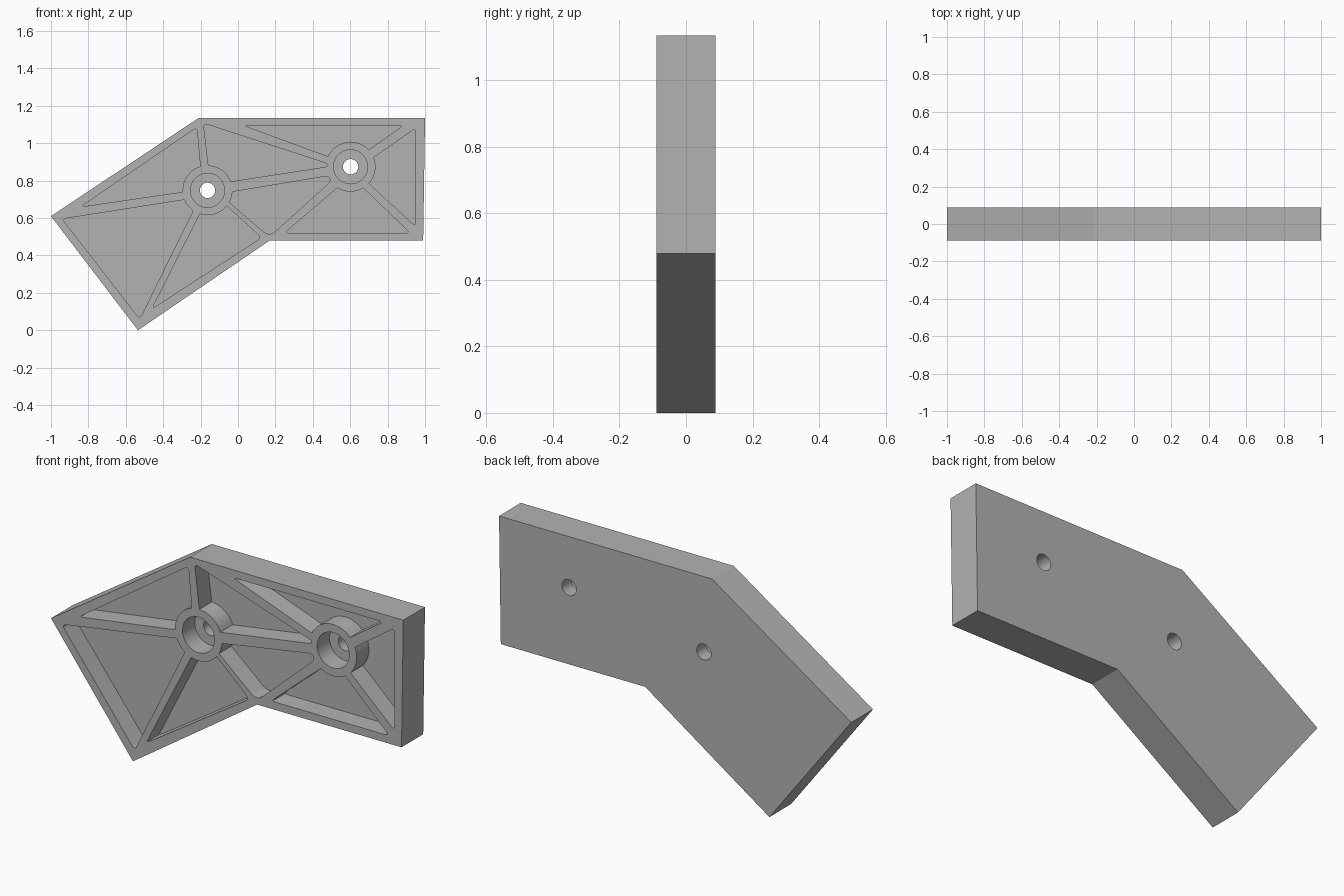
import bpy, bmesh, math
from mathutils import Vector

cube = bpy.data.objects.get("Cube")
if cube:
    bpy.data.objects.remove(cube, do_unlink=True)

FRONT, BACK = -0.088, 0.088
FLOOR = FRONT + 0.1
HUB_R, BORE_R, HOLE_R = 0.133, 0.091, 0.041
HUB_A, HUB_B = Vector((-0.163, 0.748)), Vector((0.602, 0.874))

grey = bpy.data.materials.new("plain grey")
grey.use_nodes = True
colour = (0.45, 0.45, 0.45, 1)
grey.diffuse_color = colour
grey.node_tree.nodes["Principled BSDF"].inputs["Base Color"].default_value = colour


def prism_object(name, contours, y0, y1):
    """Extrude closed x-z contours from y0 to y1."""
    bm = bmesh.new()
    for pts in contours:
        face = bm.faces.new([bm.verts.new((p[0], y0, p[1])) for p in pts])
        out = bmesh.ops.extrude_face_region(bm, geom=[face])
        verts = [v for v in out["geom"] if isinstance(v, bmesh.types.BMVert)]
        bmesh.ops.translate(bm, verts=verts, vec=(0, y1 - y0, 0))
    bmesh.ops.recalc_face_normals(bm, faces=bm.faces)
    mesh = bpy.data.meshes.new(name)
    bm.to_mesh(mesh)
    bm.free()
    mesh.materials.append(grey)
    obj = bpy.data.objects.new(name, mesh)
    bpy.context.collection.objects.link(obj)
    return obj


def arc(centre, radius, a0, sweep, n):
    return [centre + radius * Vector((math.cos(a0 + sweep * i / n), math.sin(a0 + sweep * i / n)))
            for i in range(n + 1)]


def circle(centre, radius, n=48):
    return arc(centre, radius, 0, math.tau, n)[:-1]


def pocket(hub, points):
    """Pocket whose first and last points lie on the hub; other corners are rounded."""
    pts = [Vector(p) for p in points]
    angles = [math.atan2(*(p - hub).yx) for p in (pts[-1], pts[0])]
    sweep = (angles[1] - angles[0] + math.pi) % math.tau - math.pi
    rim = arc(hub, HUB_R, angles[0], sweep, 14)
    pts[0], pts[-1] = rim[-1], rim[0]
    contour = []
    for before, p, after in zip(pts, pts[1:], pts[2:]):
        a, b = [p + (q - p).normalized() * min(0.025, 0.45 * (q - p).length)
                for q in (before, after)]
        for i in range(5):
            t = i / 4
            contour.append(a * (1 - t) ** 2 + p * 2 * t * (1 - t) + b * t * t)
    return contour + rim


# Bent plate
bracket = prism_object("bracket", [[
    (-1, 0.61), (-0.21, 1.135), (1, 1.135), (0.99, 0.48), (0.17, 0.48), (-0.535, 0)]],
    FRONT, BACK)

# Pockets that leave the ribs and hub rings standing
pockets = [
    pocket(HUB_A, [(-0.29, 0.74), (-0.84, 0.66), (-0.22, 1.085), (-0.20, 0.87)]),
    pocket(HUB_A, [(-0.28, 0.70), (-0.94, 0.595), (-0.525, 0.06), (-0.24, 0.64)]),
    pocket(HUB_A, [(-0.205, 0.62), (-0.46, 0.115), (0.125, 0.495), (-0.06, 0.665)]),
    pocket(HUB_A, [(-0.04, 0.795), (0.48, 0.875), (0.48, 0.89), (-0.185, 1.107), (-0.158, 0.88)]),
    pocket(HUB_A, [(-0.03, 0.74), (0.485, 0.825), (0.495, 0.795), (0.185, 0.515),
                   (0.15, 0.515), (-0.04, 0.68)]),
    pocket(HUB_B, [(0.48, 0.93), (0.03, 1.095), (0.885, 1.095), (0.698, 0.965)]),
    pocket(HUB_B, [(0.73, 0.925), (0.95, 1.08), (0.95, 0.555), (0.70, 0.785)]),
    pocket(HUB_B, [(0.67, 0.76), (0.92, 0.52), (0.25, 0.52), (0.53, 0.76)]),
]
hubs = (HUB_A, HUB_B)
bores = [circle(h, BORE_R) for h in hubs]
holes = [circle(h, HOLE_R, 32) for h in hubs]

# Cut the recesses, then the through holes
bpy.context.view_layer.objects.active = bracket
for name, contours, depth in (("recess_cutter", pockets + bores, FLOOR),
                              ("bolt_hole_cutter", holes, BACK + 0.1)):
    cutter = prism_object(name, contours, FRONT - 0.1, depth)
    cutter.hide_render = True
    cut = bracket.modifiers.new(name, "BOOLEAN")
    cut.operation, cut.solver, cut.object = "DIFFERENCE", "EXACT", cutter
    bpy.ops.object.modifier_apply(modifier=cut.name)
    bpy.data.objects.remove(cutter, do_unlink=True)

# Smooth the round walls, keep the edges sharp
bpy.ops.object.select_all(action="DESELECT")
bracket.select_set(True)
bpy.ops.object.shade_smooth_by_angle(angle=math.radians(30))
